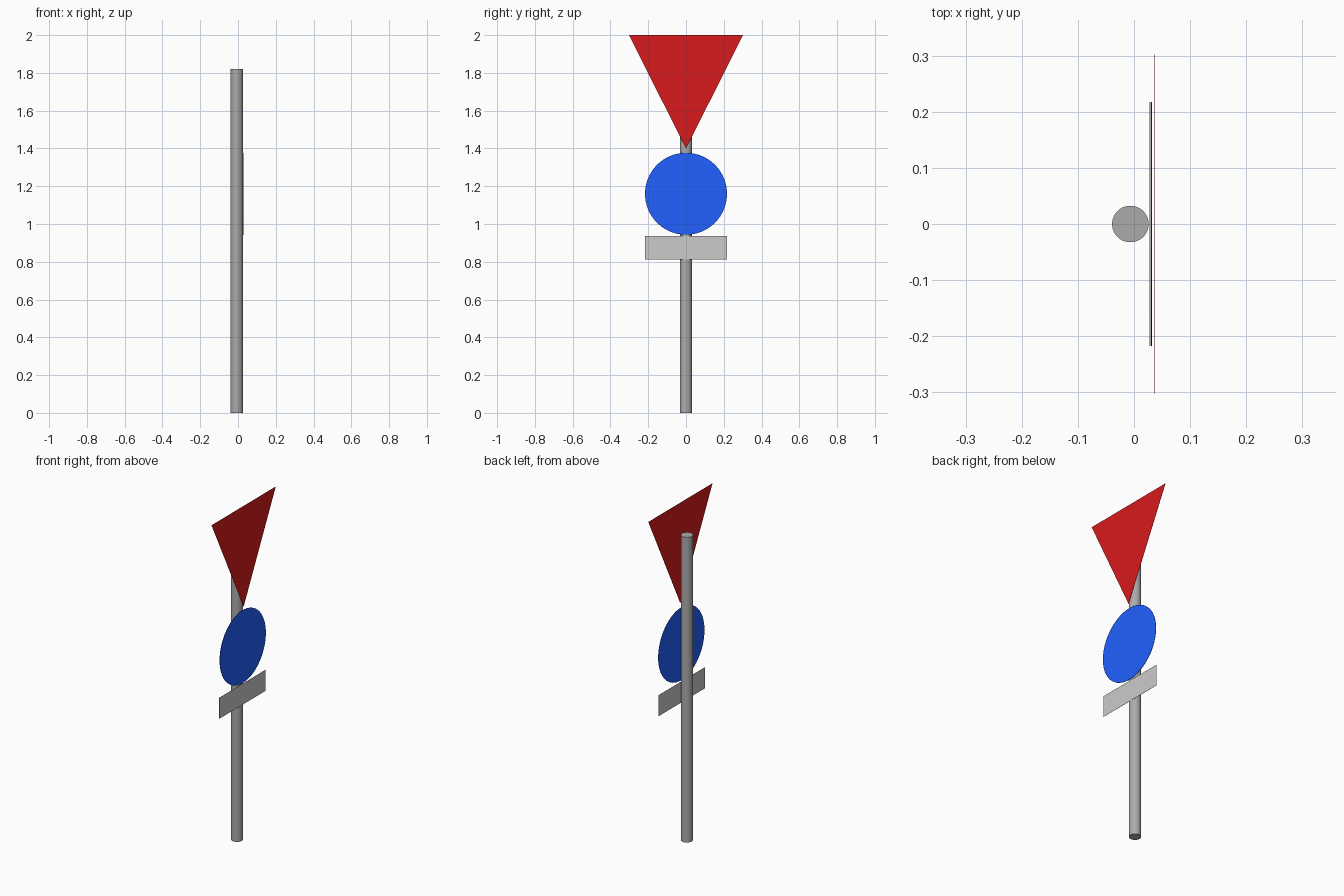
import bpy
import bmesh
from math import cos, sin, tau

if "Cube" in bpy.data.objects:
    bpy.data.objects.remove(bpy.data.objects["Cube"])


def material(name, rgb):
    mat = bpy.data.materials.new(name)
    mat.diffuse_color = (*rgb, 1.0)
    mat.use_nodes = True
    mat.node_tree.nodes["Principled BSDF"].inputs["Base Color"].default_value = mat.diffuse_color
    return mat


def panel(name, outline, x, thickness, mat=None):
    """Thin sheet facing +x, extruded from a (y, z) outline."""
    bm = bmesh.new()
    face = bm.faces.new([bm.verts.new((x, y, z)) for y, z in outline])
    result = bmesh.ops.extrude_face_region(bm, geom=[face], use_keep_orig=True)
    moved = [g for g in result["geom"] if isinstance(g, bmesh.types.BMVert)]
    bmesh.ops.translate(bm, verts=moved, vec=(thickness, 0, 0))
    bmesh.ops.recalc_face_normals(bm, faces=bm.faces)
    mesh = bpy.data.meshes.new(name)
    bm.to_mesh(mesh)
    bm.free()
    obj = bpy.data.objects.new(name, mesh)
    bpy.context.collection.objects.link(obj)
    if mat:
        mesh.materials.append(mat)
    return obj


red = material("sign_red", (0.69, 0.01, 0.012))
blue = material("sign_blue", (0.015, 0.12, 1.0))
grey = material("post_grey", (0.41, 0.41, 0.41))

# Round post
height = 1.82
bpy.ops.mesh.primitive_cylinder_add(vertices=48, radius=0.0325, depth=height,
                                    location=(-0.0065, 0, height / 2))
post = bpy.context.object
post.name = "post"
post.data.materials.append(grey)
bpy.ops.object.shade_smooth_by_angle()

# Inverted triangle sign
panel("triangle_sign", [(0, 1.40), (0.302, 2.0), (-0.302, 2.0)], 0.0365, 0.001, red)

# Round sign
r, n = 0.217, 64
circle = [(r * cos(tau * i / n), 1.16 + r * sin(tau * i / n)) for i in range(n)]
panel("round_sign", circle, 0.030, 0.002, blue)

# Small rectangular plate below
panel("lower_plate", [(-r, 0.812), (r, 0.812), (r, 0.937), (-r, 0.937)], 0.028, 0.001)
